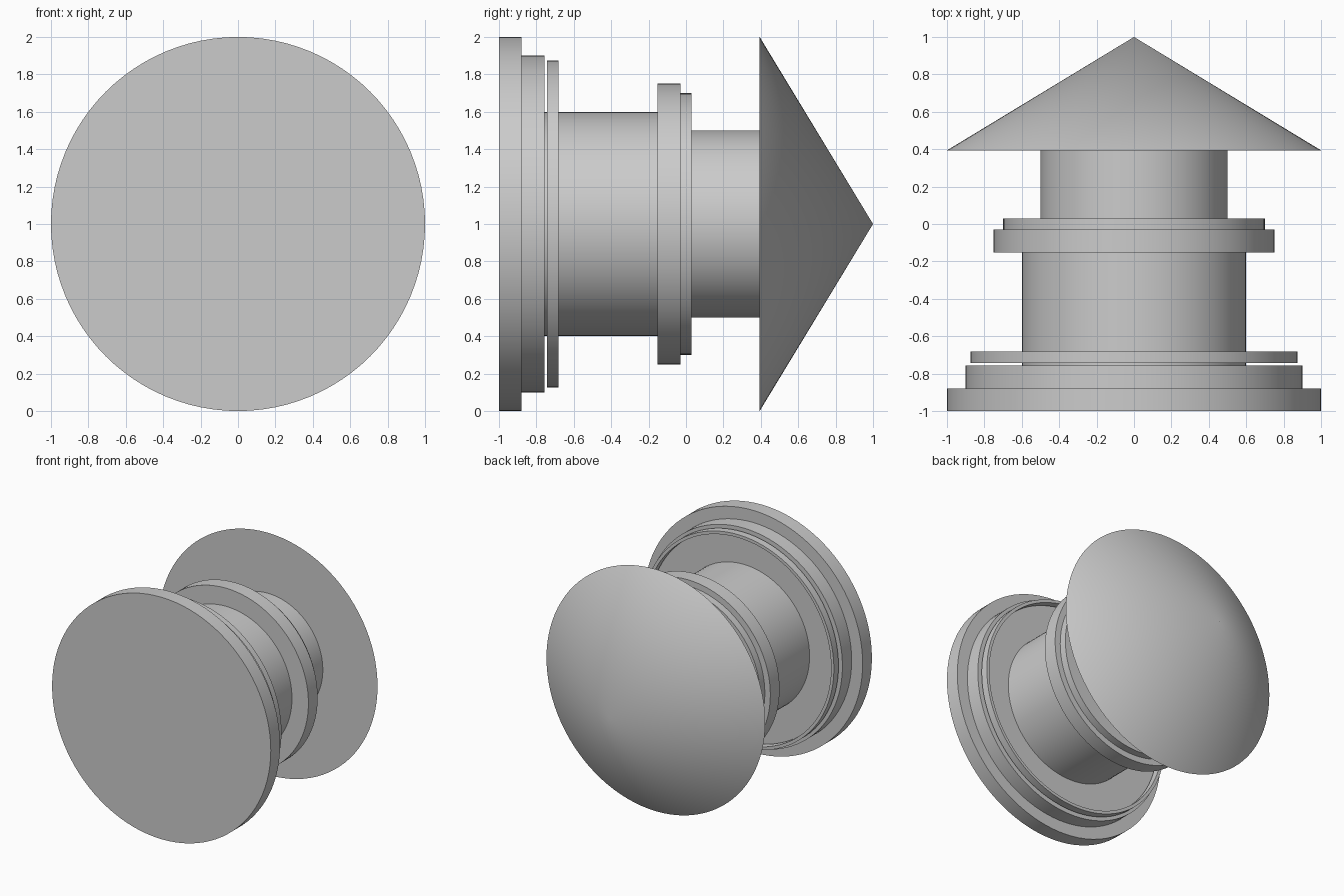
import bpy
import math
from mathutils import Matrix

cube = bpy.data.objects.get("Cube")
if cube:
    bpy.data.objects.remove(cube, do_unlink=True)

SEGMENTS = 96
UNIT = 2 / 33          # thickness step along the axis

grey = bpy.data.materials.new("plain grey")
grey.use_nodes = True
grey.diffuse_color = (0.6, 0.6, 0.6, 1)
grey.node_tree.nodes["Principled BSDF"].inputs["Base Color"].default_value = (0.6, 0.6, 0.6, 1)


def finish(obj, name):
    obj.name = name
    obj.data.materials.clear()
    obj.data.materials.append(grey)
    bpy.ops.object.select_all(action='DESELECT')
    obj.select_set(True)
    bpy.context.view_layer.objects.active = obj
    bpy.ops.object.shade_smooth_by_angle(angle=math.radians(30))


def turned(name, start, length, radius, tip=None):
    """Disc, drum or cone lying along y; start and length in units from the front."""
    depth = length * UNIT
    bpy.ops.mesh.primitive_cone_add(
        vertices=SEGMENTS, radius1=radius,
        radius2=radius if tip is None else tip, depth=depth)
    obj = bpy.context.object
    # Turn the z axis to +y and place the part in its stack
    obj.data.transform(Matrix.Translation((0, -1 + start * UNIT + depth / 2, 1))
                       @ Matrix.Rotation(-math.pi / 2, 4, 'X'))
    finish(obj, name)
    return obj


def hoop(name, start, length, outer, inner):
    """Open ring with a rectangular section around the y axis."""
    y0, y1 = -1 + start * UNIT, -1 + (start + length) * UNIT
    section = [(outer, y0), (outer, y1), (inner, y1), (inner, y0)]
    verts, faces = [], []
    for i in range(SEGMENTS):
        a = 2 * math.pi * i / SEGMENTS
        verts += [(r * math.cos(a), y, 1 + r * math.sin(a)) for r, y in section]
        j = (i + 1) % SEGMENTS
        for k in range(4):
            n = (k + 1) % 4
            faces.append((i * 4 + k, i * 4 + n, j * 4 + n, j * 4 + k))
    mesh = bpy.data.meshes.new(name)
    mesh.from_pydata(verts, [], faces)
    obj = bpy.data.objects.new(name, mesh)
    bpy.context.collection.objects.link(obj)
    finish(obj, name)


# Stacked turned parts from front to back
turned("base_plate", 0, 2, 1.0)
turned("base_step", 2, 2, 0.9)
turned("main_drum", 4, 10, 0.6)
turned("collar", 14, 2, 0.75)
turned("collar_step", 16, 1, 0.7)
turned("neck", 17, 6, 0.5)
turned("cone_cap", 23, 10, 1.0, tip=0)

# Loose ring just behind the base
hoop("floating_ring", 4.25, 1, 0.875, 0.85)
